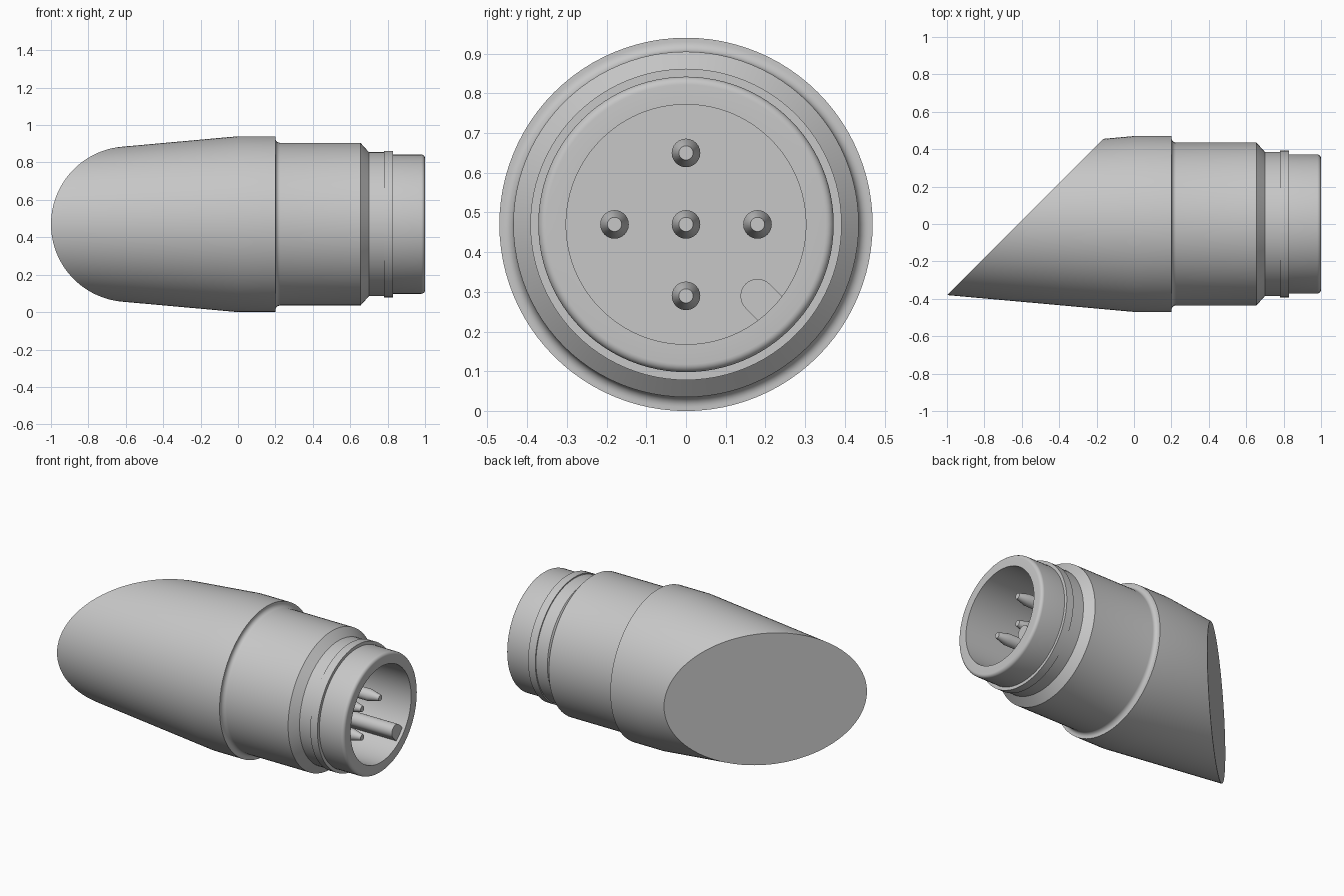
import bpy, bmesh
from math import pi, sin, cos, radians
from mathutils import Vector, Matrix

cube = bpy.data.objects.get("Cube")
if cube:
    bpy.data.objects.remove(cube, do_unlink=True)

AXIS_Z = 0.47
FLOOR_X = 0.5

grey = bpy.data.materials.new("plain grey")
grey.use_nodes = True
grey.diffuse_color = (0.57, 0.57, 0.57, 1)
grey.node_tree.nodes["Principled BSDF"].inputs["Base Color"].default_value = grey.diffuse_color


def finish(name, bm, angle=28):
    """Turn a bmesh into a shaded object lying on the connector axis."""
    bmesh.ops.recalc_face_normals(bm, faces=bm.faces)
    mesh = bpy.data.meshes.new(name)
    bm.to_mesh(mesh)
    bm.free()
    mesh.materials.append(grey)
    obj = bpy.data.objects.new(name, mesh)
    bpy.context.collection.objects.link(obj)
    obj.location.z = AXIS_Z
    bpy.ops.object.select_all(action='DESELECT')
    obj.select_set(True)
    bpy.context.view_layer.objects.active = obj
    bpy.ops.object.shade_smooth_by_angle(angle=radians(angle))
    return obj


def lathe(profile, steps):
    """Spin (x, radius) points around the x axis."""
    bm = bmesh.new()
    verts = [bm.verts.new((x, 0, r)) for x, r in profile]
    edges = [bm.edges.new(pair) for pair in zip(verts, verts[1:])]
    bmesh.ops.spin(bm, geom=verts + edges, cent=(0, 0, 0), axis=(1, 0, 0),
                   angle=2 * pi, steps=steps)
    bmesh.ops.remove_doubles(bm, verts=bm.verts, dist=1e-5)
    return bm


def arc(cx, cr, radius, start, end, n=6):
    """Profile points along an arc, angles in degrees."""
    angles = [radians(start + (end - start) * i / n) for i in range(n + 1)]
    return [(cx + radius * cos(a), cr + radius * sin(a)) for a in angles]


# Shell: tapered grip, stepped collar, ringed nose and open socket
profile = [(-1.1, 0.371), (0, 0.47), (0.2, 0.47)]
profile += arc(0.225, 0.46, 0.025, 180, 270)
profile += [(0.655, 0.435), (0.7, 0.385), (0.78, 0.385), (0.78, 0.392),
            (0.83, 0.392), (0.83, 0.372)]
profile += arc(0.98, 0.352, 0.02, 90, 0)
profile += [(1, 0.302), (FLOOR_X, 0.302), (FLOOR_X, 0)]
shell = lathe(profile, 96)

# Slanted flat cut across the grip end
bmesh.ops.bisect_plane(shell, geom=shell.verts[:] + shell.edges[:] + shell.faces[:],
                       plane_co=(-1, -0.38, 0), plane_no=(-1, 1, 0), clear_outer=True)
rim = [e for e in shell.edges if e.is_boundary]
bmesh.ops.contextual_create(shell, geom=rim)
finish("connector_shell", shell)

# Contact pins with tapered tips
pin_profile = [(FLOOR_X - 0.01, 0.036), (0.8, 0.036), (0.87, 0.018), (0.87, 0)]
spots = {"centre": (0, 0), "left": (-0.18, 0), "right": (0.18, 0),
         "upper": (0, 0.18), "lower": (0, -0.18)}
for label, (y, z) in spots.items():
    pin = lathe(pin_profile, 24)
    bmesh.ops.translate(pin, verts=pin.verts, vec=(0, y, z))
    finish(label + "_pin", pin, 35)

# Alignment key: round-nosed rib running along the socket wall
key = bmesh.new()
half, centre, wall = 0.043, 0.255, 0.305
outline = [(wall, -half)]
outline += [(centre - half * sin(pi * i / 16), -half * cos(pi * i / 16)) for i in range(17)]
outline += [(wall, half)]
face = key.faces.new([key.verts.new((FLOOR_X - 0.01, u, v)) for u, v in outline])
grown = bmesh.ops.extrude_face_region(key, geom=[face])["geom"]
bmesh.ops.translate(key, verts=[g for g in grown if isinstance(g, bmesh.types.BMVert)],
                    vec=Vector((0.99 - FLOOR_X, 0, 0)))
bmesh.ops.rotate(key, verts=key.verts, cent=(0, 0, 0),
                 matrix=Matrix.Rotation(-pi / 4, 3, 'X'))
finish("alignment_key", key)
